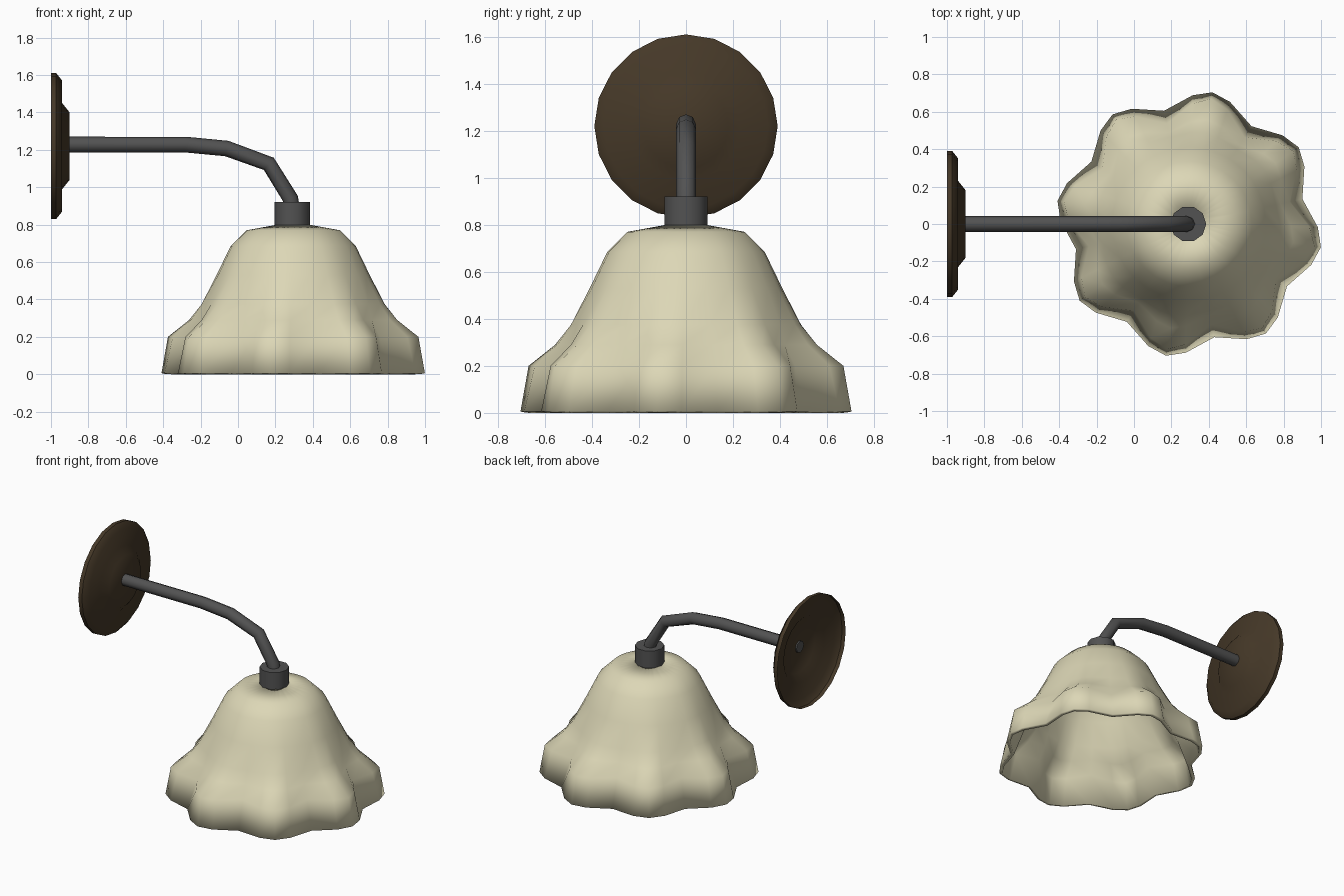
import bpy, math
from mathutils import Matrix

if "Cube" in bpy.data.objects:
    bpy.data.objects.remove(bpy.data.objects["Cube"])


def material(name, rgb):
    m = bpy.data.materials.new(name)
    m.diffuse_color = (*rgb, 1)
    m.use_nodes = True
    m.node_tree.nodes["Principled BSDF"].inputs["Base Color"].default_value = m.diffuse_color
    return m


CREAM = material("cream glass", (0.72, 0.68, 0.47))
GREY = material("dark grey metal", (0.085, 0.085, 0.085))
BROWN = material("dark brown metal", (0.060, 0.040, 0.021))


def smooth(ob, angle):
    bpy.ops.object.select_all(action='DESELECT')
    ob.select_set(True)
    bpy.context.view_layer.objects.active = ob
    bpy.ops.object.shade_smooth_by_angle(angle=math.radians(angle))


def loft(name, rings, mat, cap_start, cap_end, angle, place):
    """Skin a list of closed rings of equal length."""
    n = len(rings[0])
    verts = [v for ring in rings for v in ring]
    faces = [(k * n + i, k * n + (i + 1) % n, (k + 1) * n + (i + 1) % n, (k + 1) * n + i)
             for k in range(len(rings) - 1) for i in range(n)]
    if cap_start:
        faces.append(tuple(reversed(range(n))))
    if cap_end:
        faces.append(tuple(range(len(verts) - n, len(verts))))
    me = bpy.data.meshes.new(name)
    me.from_pydata(verts, [], faces)
    me.transform(place)
    me.materials.append(mat)
    ob = bpy.data.objects.new(name, me)
    bpy.context.collection.objects.link(ob)
    smooth(ob, angle)
    return ob


def circle(r, z, n):
    return [(r * math.cos(math.tau * i / n), r * math.sin(math.tau * i / n), z)
            for i in range(n)]


CX = 0.295

# Wall plate: stepped disc facing +x, open at the wall side
plate_profile = [(0.39, 0), (0.39, 0.028), (0.35, 0.06), (0.23, 0.06), (0.18, 0.1)]
loft("wall_plate", [circle(r, z, 20) for r, z in plate_profile], BROWN, False, True, 50,
     Matrix.Translation((-1, 0, 1.22)) @ Matrix.Rotation(math.pi / 2, 4, 'Y'))

# Arm: bent tube from the plate to the socket
cu = bpy.data.curves.new("arm", 'CURVE')
cu.dimensions = '3D'
cu.bevel_depth = 0.042
cu.bevel_resolution = 2
cu.use_fill_caps = True
path = [(-0.91, 1.228), (-0.28, 1.228), (-0.06, 1.207), (0.165, 1.125), (0.28, 0.94), (0.29, 0.88)]
sp = cu.splines.new('POLY')
sp.points.add(len(path) - 1)
for p, (x, z) in zip(sp.points, path):
    p.co = (x, 0, z, 1)
cu.materials.append(GREY)
arm = bpy.data.objects.new("arm", cu)
bpy.context.collection.objects.link(arm)
bpy.ops.object.select_all(action='DESELECT')
arm.select_set(True)
bpy.context.view_layer.objects.active = arm
bpy.ops.object.convert(target='MESH')
smooth(bpy.context.object, 50)

# Socket collar
loft("socket", [circle(0.096, 0.795, 10), circle(0.096, 0.92, 10)], GREY, True, True, 40,
     Matrix.Translation((CX - 0.005, 0, 0)))

# Shade: bell with eight lobes; each level has (z, peak radius, valley radius)
levels = [(0.006, 0.715, 0.62), (0.2, 0.68, 0.55), (0.29, 0.565, 0.50), (0.375, 0.495, 0.475),
          (0.53, 0.41, 0.41), (0.685, 0.335, 0.335), (0.77, 0.25, 0.25), (0.80, 0.085, 0.085)]
lobe = [(0, 1), (8.5, 0.72), (22.5, 0), (36.5, 0.72)]  # angle, share of peak
rings = []
for z, peak, valley in levels:
    ring = []
    for k in range(8):
        for a, t in lobe:
            ang = math.radians(k * 45 - 10 + a)
            r = valley + (peak - valley) * t
            ring.append((r * math.cos(ang), r * math.sin(ang), z))
    rings.append(ring)
shade = loft("shade", rings, CREAM, False, False, 60, Matrix.Translation((CX, 0, 0)))
sol = shade.modifiers.new("thickness", 'SOLIDIFY')
sol.thickness = 0.025
sol.offset = -1
